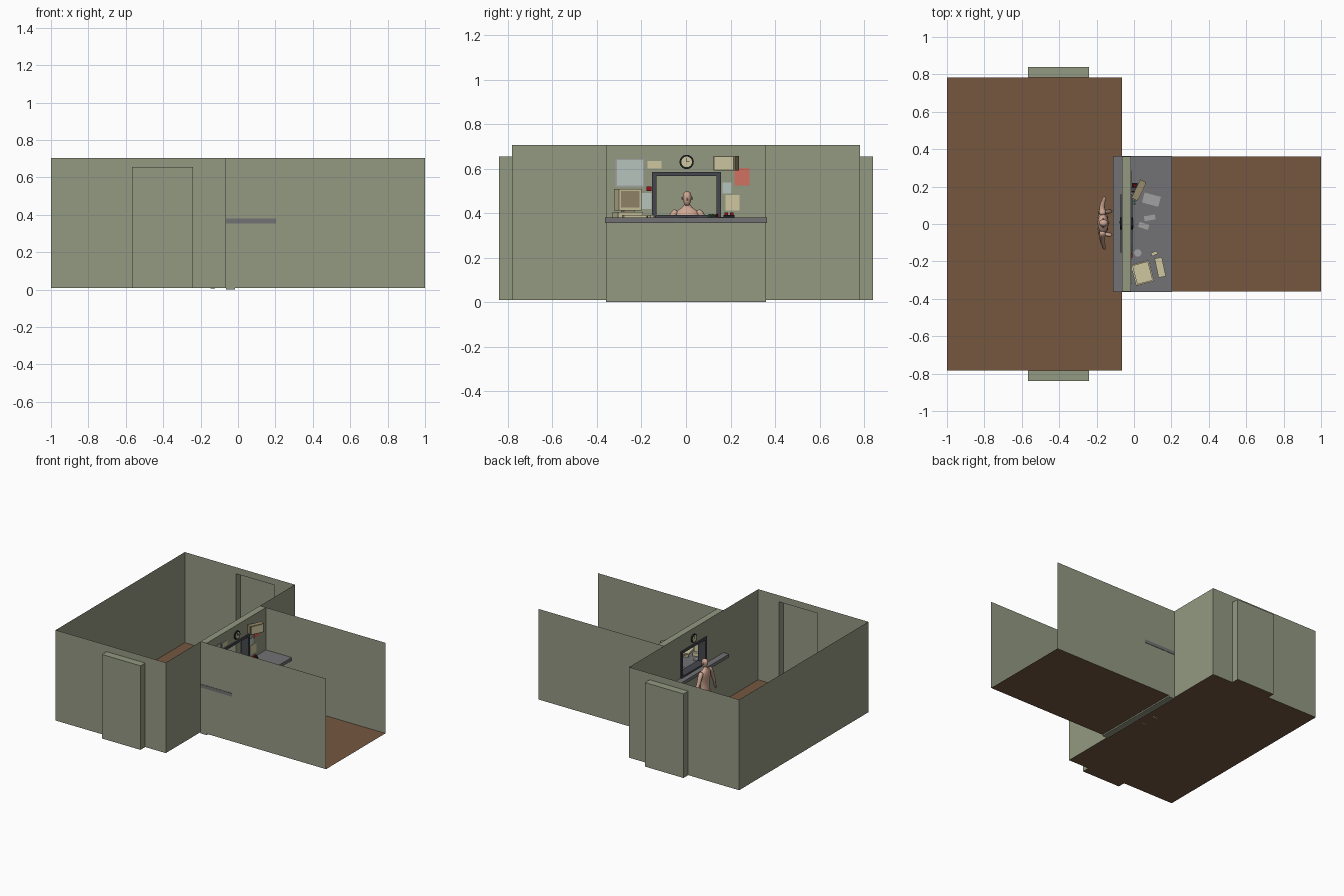
import bpy, bmesh, math
from mathutils import Vector, Matrix

if "Cube" in bpy.data.objects:
    bpy.data.objects.remove(bpy.data.objects["Cube"])

def mat(name, r, g, b):
    m = bpy.data.materials.new(name)
    m.diffuse_color = [(c / 255) ** 2.2 for c in (r, g, b)] + [1]
    m.use_nodes = True
    m.node_tree.nodes["Principled BSDF"].inputs["Base Color"].default_value = m.diffuse_color
    return m

GREEN = mat("wall_green", 146, 152, 129)
BROWN = mat("floor_brown", 116, 88, 66)
GREY = mat("counter_grey", 114, 114, 116)
DARK = mat("frame_grey", 72, 73, 80)
BLACK = mat("black", 35, 36, 38)
CREAM = mat("cream", 205, 198, 160)
TAN = mat("tan", 150, 138, 108)
BLUE = mat("pale_blue", 180, 194, 188)
SALMON = mat("salmon", 208, 112, 96)
RED = mat("red", 150, 22, 30)
LEAF = mat("leaf_green", 60, 120, 70)
PAPER = mat("paper", 160, 160, 160)
SKIN = mat("skin", 205, 165, 145)

def finish(name, bm, m, loc=(0, 0, 0), rz=0, smooth=False, normals=True):
    if normals:
        bmesh.ops.recalc_face_normals(bm, faces=bm.faces)
    me = bpy.data.meshes.new(name)
    bm.to_mesh(me)
    bm.free()
    me.materials.append(m)
    for p in me.polygons:
        p.use_smooth = smooth
    ob = bpy.data.objects.new(name, me)
    ob.location, ob.rotation_euler = loc, (0, 0, math.radians(rz))
    bpy.context.collection.objects.link(ob)
    return ob

def faces(name, polys, m):
    bm = bmesh.new()
    for poly in polys:
        bm.faces.new([bm.verts.new(p) for p in poly])
    bmesh.ops.remove_doubles(bm, verts=bm.verts, dist=1e-5)
    return finish(name, bm, m, normals=False)

def box(name, c, s, m, rz=0):
    bm = bmesh.new()
    bmesh.ops.create_cube(bm, size=1, matrix=Matrix.Diagonal((*s, 1)))
    return finish(name, bm, m, c, rz)

def disc(name, c, r, depth, m, axis='X', n=24):
    bm = bmesh.new()
    rot = Matrix.Rotation(math.pi / 2, 4, 'Y') if axis == 'X' else Matrix()
    bmesh.ops.create_cone(bm, segments=n, radius1=r, radius2=r, depth=depth,
                          cap_ends=True, matrix=rot)
    return finish(name, bm, m, c)

def ring_panel(name, x0, x1, outer, inner, m):
    """Rectangular panel in the y-z plane with a rectangular hole."""
    def loop(r, x):
        y0, y1, z0, z1 = r
        return [(x, y0, z0), (x, y1, z0), (x, y1, z1), (x, y0, z1)]
    loops = [loop(outer, x0), loop(outer, x1), loop(inner, x1), loop(inner, x0)]
    bm = bmesh.new()
    v = [[bm.verts.new(p) for p in l] for l in loops]
    for a in range(4):
        b = (a + 1) % 4
        for i in range(4):
            j = (i + 1) % 4
            bm.faces.new((v[a][i], v[a][j], v[b][j], v[b][i]))
    return finish(name, bm, m)

# --- room shell: single-sided floors and walls
Z0, Z1, DZ = 0.01, 0.705, 0.655
XW, XF, YB, YC, YD = -0.065, -0.015, 0.783, 0.36, 0.84
D0, D1 = -0.567, -0.24

def floor(x0, x1, y0, y1):
    return [(x0, y0, Z0), (x1, y0, Z0), (x1, y1, Z0), (x0, y1, Z0)]

def wall(x0, y0, x1, y1):
    return [(x0, y0, Z0), (x1, y1, Z0), (x1, y1, Z1), (x0, y0, Z1)]

faces("back_room_floor", [floor(-1, XW, -YB, YB), floor(D0, D1, YB, YD),
                          floor(D0, D1, -YD, -YB)], BROWN)
faces("hall_floor", [floor(XF, 1, -YC, YC)], BROWN)
faces("back_room_end_wall", [wall(-1, -YB, -1, YB)], GREEN)
for tag, s in (("left", -1), ("right", 1)):
    yb, yd = s * YB, s * YD
    # side wall with a doorway notch
    notch = [(-1, Z0), (D0, Z0), (D0, DZ), (D1, DZ), (D1, Z0), (XW, Z0), (XW, Z1), (-1, Z1)]
    polys = [[(x, yb, z) for x, z in notch],
             wall(XW, s * YC, XW, yb), wall(XW, s * YC, 1, s * YC)]
    # door recess: jambs, head and door leaf
    prof = [(D0, Z0), (D0, DZ), (D1, DZ), (D1, Z0)]
    for (xa, za), (xb, zb) in zip(prof, prof[1:]):
        polys.append([(xa, yb, za), (xb, yb, zb), (xb, yd, zb), (xa, yd, za)])
    polys.append([(x, yd, z) for x, z in prof])
    faces(tag + "_walls", polys, GREEN)

# --- dividing wall, service window and counter
ring_panel("dividing_wall", XW, XF, (-YC, YC, 0, Z1), (-0.135, 0.14, 0.37, 0.57), GREEN)
ring_panel("window_frame", XW - 0.008, XF + 0.008, (-0.152, 0.157, 0.37, 0.585),
           (-0.133, 0.138, 0.392, 0.567), DARK)
box("counter", (0.046, 0, 0.367), (0.314, 0.726, 0.025), GREY)

# --- clock on each side of the wall
for tag, x, s in (("front", XF, 1), ("back", XW, -1)):
    disc(tag + "_clock_rim", (x + s * 0.005, 0.003, 0.63), 0.032, 0.01, BLACK)
    disc(tag + "_clock_face", (x + s * 0.006, 0.003, 0.63), 0.024, 0.01, CREAM)
    box(tag + "_clock_minute_hand", (x + s * 0.0115, 0.003, 0.639), (0.001, 0.002, 0.018), BLACK)
    box(tag + "_clock_hour_hand", (x + s * 0.0115, 0.009, 0.63), (0.001, 0.012, 0.002), BLACK)

# --- notices on the wall: y0, y1, z0, z1
for name, y0, y1, z0, z1, m in (
        ("notice_board", -0.315, -0.19, 0.52, 0.642, BLUE),
        ("cream_notice", -0.172, -0.11, 0.6, 0.634, CREAM),
        ("small_blue_notice", -0.2, -0.154, 0.418, 0.49, BLUE),
        ("red_notice", 0.217, 0.286, 0.523, 0.603, SALMON),
        ("blue_slip", 0.163, 0.205, 0.487, 0.538, BLUE),
        ("cream_slip", 0.177, 0.24, 0.412, 0.482, CREAM)):
    box(name, (XF + 0.001, (y0 + y1) / 2, (z0 + z1) / 2), (0.002, y1 - y0, z1 - z0), m)
ring_panel("notice_board_frame", XF, XF + 0.005, (-0.317, -0.188, 0.518, 0.644),
           (-0.311, -0.194, 0.524, 0.638), PAPER)
box("alarm_plate", (XF + 0.004, -0.167, 0.51), (0.008, 0.022, 0.02), RED)

# --- wall-mounted screen box, angled
box("wall_box", (0.025, 0.181, 0.624), (0.035, 0.11, 0.066), TAN, -26)
box("wall_box_front", (0.041, 0.173, 0.624), (0.004, 0.094, 0.056), CREAM, -26)
box("wall_box_bracket", (-0.002, 0.185, 0.624), (0.026, 0.02, 0.02), DARK)

# --- desk computer
box("computer_base", (0.045, -0.262, 0.392), (0.1, 0.115, 0.026), CREAM, 15)
box("monitor_stand", (0.045, -0.262, 0.409), (0.05, 0.05, 0.01), TAN, 15)
box("monitor_body", (0.045, -0.262, 0.46), (0.085, 0.105, 0.095), CREAM, 15)
box("monitor_screen", (0.0865, -0.251, 0.462), (0.003, 0.085, 0.075), TAN, 15)
box("keyboard", (0.14, -0.232, 0.385), (0.04, 0.105, 0.012), CREAM, 12)
box("mouse", (0.108, -0.158, 0.385), (0.034, 0.018, 0.012), CREAM, 22)

# --- papers and small items on the counter
for i, (x, y, sx, sy, rz) in enumerate(((0.093, 0.13, 0.09, 0.055, -15),
                                        (0.084, 0.033, 0.06, 0.026, 10),
                                        (0.052, -0.01, 0.055, 0.028, -18))):
    box(f"paper_{i + 1}", (x, y, 0.381), (sx, sy, 0.003), PAPER, rz)
disc("saucer", (0.02, -0.155, 0.383), 0.02, 0.008, PAPER, 'Z', 16)
for i, (y, m) in enumerate(((0.108, LEAF), (0.122, LEAF), (0.138, RED))):
    disc(f"stamp_{i + 1}", (0.003, y, 0.388), 0.006, 0.017, m, 'Z', 10)
box("telephone_base", (0.003, 0.193, 0.385), (0.03, 0.05, 0.012), BLACK)
for i, y in enumerate((0.18, 0.206)):
    box(f"telephone_light_{i + 1}", (0.003, y, 0.395), (0.014, 0.016, 0.014), RED)

# --- standing figure: limbs lofted from rings (x, y, z, depth radius, width radius)
ORIGIN = (-0.167, 0.005, 0)

def limb(name, rings, mirror=False, n=12):
    bm = bmesh.new()
    loops = []
    for i, (x, y, z, rd, rw) in enumerate(rings):
        t = Vector(rings[min(i + 1, len(rings) - 1)][:3]) - Vector(rings[max(i - 1, 0)][:3])
        v = t.cross(Vector((1, 0, 0))).normalized()
        u = v.cross(t).normalized()
        loops.append([bm.verts.new(Vector((x, y, z)) + u * rd * math.cos(a) + v * rw * math.sin(a))
                      for a in (2 * math.pi * k / n for k in range(n))])
    for a, b in zip(loops, loops[1:]):
        for k in range(n):
            bm.faces.new((a[k], a[(k + 1) % n], b[(k + 1) % n], b[k]))
    bm.faces.new(loops[0])
    bm.faces.new(loops[-1])
    ob = finish(name, bm, SKIN, ORIGIN, smooth=True)
    if mirror:
        ob.modifiers.new("mirror", 'MIRROR').use_axis = (False, True, False)
    ob.modifiers.new("subdivide", 'SUBSURF').levels = 1
    return ob

limb("figure_torso", [(0, 0, .225, .02, .025), (0, 0, .25, .032, .049), (0, 0, .285, .027, .042),
                      (.002, 0, .325, .027, .042), (.002, 0, .37, .032, .054),
                      (0, 0, .4, .028, .058), (-.003, 0, .416, .02, .042),
                      (-.002, 0, .426, .014, .018), (.002, 0, .45, .012, .013)])
limb("figure_head", [(.012, 0, .433, .007, .007), (.009, 0, .438, .017, .012),
                     (.006, 0, .452, .023, .018), (.004, 0, .47, .027, .021),
                     (.003, 0, .485, .025, .02), (.003, 0, .494, .017, .014),
                     (.003, 0, .498, .007, .006)])
limb("figure_nose", [(.03, 0, .468, .002, .002), (.033, 0, .46, .005, .004), (.03, 0, .456, .003, .003)])
limb("figure_ears", [(.002, .022, .474, .005, .003), (.002, .023, .467, .006, .004),
                     (.003, .021, .458, .003, .002)], True)
limb("figure_arms", [(-.002, .045, .413, .014, .012), (-.002, .058, .4, .02, .018),
                     (-.003, .074, .368, .016, .015), (-.004, .09, .333, .013, .012),
                     (0, .102, .31, .014, .013), (.004, .12, .268, .009, .008),
                     (.007, .126, .255, .012, .007), (.009, .134, .235, .011, .006),
                     (.01, .14, .215, .005, .003)], True)
limb("figure_legs", [(0, .025, .262, .027, .024), (0, .029, .235, .03, .027),
                     (.001, .036, .19, .026, .023), (.002, .043, .14, .018, .017),
                     (-.004, .047, .108, .02, .017), (-.006, .053, .06, .014, .012),
                     (-.006, .055, .028, .011, .01), (-.006, .056, .015, .012, .01)], True)
limb("figure_feet", [(-.024, .055, .018, .006, .008), (-.012, .056, .021, .01, .011),
                     (.015, .059, .019, .008, .013), (.035, .062, .016, .006, .015),
                     (.05, .064, .014, .003, .01)], True)
